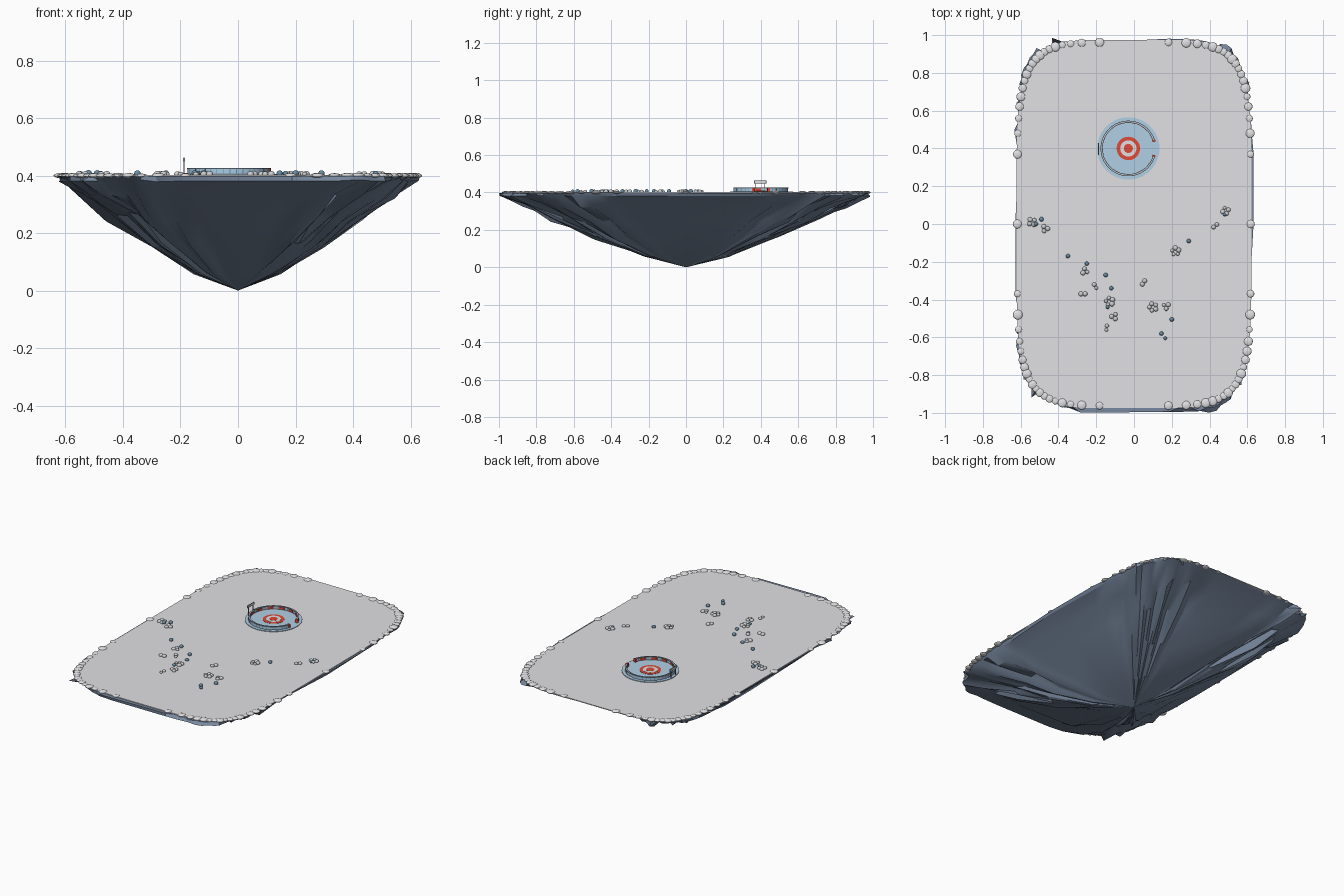
import bpy, bmesh, random
from math import sin, cos, pi, copysign
from mathutils import Matrix, Vector

random.seed(5)
cube = bpy.data.objects.get("Cube")
if cube:
    bpy.data.objects.remove(cube)


def material(name, *rgb):
    m = bpy.data.materials.new(name)
    m.use_nodes = True
    m.diffuse_color = (*rgb, 1)
    m.node_tree.nodes["Principled BSDF"].inputs["Base Color"].default_value = (*rgb, 1)
    return m


SNOW = material("snow", .75, .75, .77)
ROCK = material("slate rock", .19, .25, .35)
ICE = material("pale ice", .44, .63, .78)
GLASS = material("blue panel", .4, .64, .85)
RED = material("target red", .75, .07, .04)
FRAME = material("steel frame", .2, .25, .31)
PEBBLE = material("blue pebble", .14, .27, .38)
BOULDER = material("grey boulder", .6, .62, .64)

TOP = .402
SEGMENTS = 78
RINK = Vector((-.03, .4, 0))
GAP = .29


def finish(name, bm, mat, smooth=None):
    bmesh.ops.recalc_face_normals(bm, faces=bm.faces)
    mesh = bpy.data.meshes.new(name)
    bm.to_mesh(mesh)
    bm.free()
    mesh.materials.append(mat)
    ob = bpy.data.objects.new(name, mesh)
    bpy.context.collection.objects.link(ob)
    if smooth:
        bpy.ops.object.select_all(action='DESELECT')
        ob.select_set(True)
        bpy.context.view_layer.objects.active = ob
        bpy.ops.object.shade_smooth_by_angle(angle=smooth)


def outline(i, a=.622, b=.975):
    """Point on the rounded-rectangle rim."""
    t = 2 * pi * i / SEGMENTS
    bend = lambda v: copysign(abs(v) ** .38, v) if abs(v) > .0001 else 0
    return Vector((a * bend(cos(t)), b * bend(sin(t)), 0))


def loft(bm, lower, upper):
    n = len(lower)
    for i in range(n):
        bm.faces.new((lower[i], lower[(i + 1) % n], upper[(i + 1) % n], upper[i]))


# Jagged rock underside, tapering to a point
bm = bmesh.new()
apex = bm.verts.new((0, 0, 0))
previous = None
for scale, height, inward, outward, rise in (
        (.24, .06, .1, .04, .004), (.5, .158, .12, .04, .012), (.72, .255, .12, .035, .018),
        (.88, .33, .09, .03, .015), (1.01, .382, .05, .03, .004), (1, .398, .02, .03, 0)):
    ring = []
    offset = lift = 0
    for i in range(SEGMENTS):
        # Offsets sometimes hold over a few columns to form stepped slabs
        if random.random() < .65:
            offset = random.uniform(-inward, outward)
            lift = random.uniform(-rise, rise)
        p = outline(i) * scale * (1 + offset)
        p.x = max(-.645, min(.645, p.x))
        p.y = max(-1, min(1, p.y))
        p.z = height + lift
        ring.append(bm.verts.new(p))
    if previous:
        loft(bm, previous, ring)
    else:
        for i in range(SEGMENTS):
            bm.faces.new((apex, ring[(i + 1) % SEGMENTS], ring[i]))
    previous = ring
bm.faces.new(previous)
finish("rock_underside", bm, ROCK, .5)

# Snow plateau
bm = bmesh.new()
lower, upper = ([bm.verts.new(outline(i) + Vector((0, 0, z))) for i in range(SEGMENTS)]
                for z in (.397, TOP))
loft(bm, lower, upper)
bm.faces.new(upper)
bm.faces.new(lower)
finish("snow_plateau", bm, SNOW)


def add_ball(bm, p, r, squash=1):
    m = Matrix.Translation(p) @ Matrix.Diagonal((1, 1, squash, 1))
    bmesh.ops.create_icosphere(bm, subdivisions=3, radius=r, matrix=m)


# Snow lumps along the rim
bm = bmesh.new()
for i in range(SEGMENTS):
    p = outline(i, .618, .962)
    p.z = .4
    add_ball(bm, p, random.uniform(.017, .026), .36)
finish("rim_snow_lumps", bm, SNOW, 1)

# Boulder clusters scattered on the snow
bm = bmesh.new()
for x, y, count in ((-.54, .01, 4), (-.47, -.025, 3), (-.26, -.25, 3), (-.27, -.37, 2),
                    (-.205, -.33, 2), (-.13, -.41, 5), (-.105, -.49, 3), (-.145, -.55, 2),
                    (.05, -.31, 2), (.1, -.44, 5), (.17, -.435, 3), (.22, -.145, 5),
                    (.43, -.01, 2), (.485, .07, 4)):
    turn = random.uniform(0, 2 * pi)
    spread = .006 + .0025 * count
    for k in range(count):
        t = turn + 2 * pi * k / count
        p = Vector((x + spread * cos(t), y + spread * sin(t), TOP + .003))
        add_ball(bm, p, random.uniform(.009, .014), .85)
finish("boulder_clusters", bm, BOULDER, 1)

# Single blue pebbles
bm = bmesh.new()
for x, y in ((-.35, -.17), (-.25, -.21), (-.15, -.27), (-.12, -.34), (.29, -.09), (.2, -.505),
             (.145, -.58), (.165, -.605), (-.49, .025), (-.52, 0), (-.14, -.44), (.48, .05)):
    add_ball(bm, Vector((x, y, TOP + .005)), random.uniform(.009, .012), 1)
finish("blue_pebbles", bm, PEBBLE, 1)


# Ice rink with a painted target
def disc(name, radius, top, mat):
    bm = bmesh.new()
    depth = top - .398
    m = Matrix.Translation(RINK + Vector((0, 0, top - depth / 2)))
    bmesh.ops.create_cone(bm, cap_ends=True, segments=48, radius1=radius, radius2=radius,
                          depth=depth, matrix=m)
    finish(name, bm, mat)


disc("ice_sheet", .165, .406, ICE)
disc("target_outer", .062, .4075, RED)
disc("target_middle", .043, .4085, SNOW)
disc("target_centre", .024, .4095, RED)


def polar(r, t, z):
    return RINK + Vector((r * cos(t), r * sin(t), z))


def add_arc(bm, r0, r1, z0, z1, t0, t1, steps):
    """Curved bar of rectangular section about the rink centre."""
    previous = None
    for i in range(steps + 1):
        t = t0 + (t1 - t0) * i / steps
        section = [bm.verts.new(polar(r, t, z))
                   for r, z in ((r0, z0), (r1, z0), (r1, z1), (r0, z1))]
        if previous:
            loft(bm, previous, section)
        else:
            bm.faces.new(section)
        previous = section
    bm.faces.new(previous)


def barrier(name, mat, *size):
    bm = bmesh.new()
    add_arc(bm, *size, GAP, 2 * pi - GAP, 72)
    finish(name, bm, mat)


# Barrier wall: panels, rails and posts, open on one side
barrier("barrier_panels", GLASS, .139, .146, .405, .423)
barrier("barrier_bottom_rail", FRAME, .137, .1465, .404, .407)
barrier("barrier_outer_top_rail", FRAME, .1435, .147, .422, .426)
barrier("barrier_inner_top_rail", FRAME, .136, .1395, .422, .426)
barrier("barrier_top_infill", BOULDER, .1395, .1435, .422, .425)

posts, pads = bmesh.new(), bmesh.new()
COUNT = 36
step = (2 * pi - 2 * GAP) / COUNT
for i in range(COUNT + 1):
    t = GAP + step * i
    add_arc(posts, .138, .1465, .404, .425, t - .008, t + .008, 1)
    if i % 3 == 0 and i < COUNT:
        add_arc(pads, .135, .139, .408, .421, t, t + step * 1.6, 4)
# Red end posts beside the opening
for t in (GAP, -GAP):
    add_arc(pads, .133, .149, .404, .427, t - .04, t + .04, 2)
finish("barrier_posts", posts, FRAME)
finish("red_barrier_pads", pads, RED)


# Scoreboard on two legs beside the rink
def box(name, centre, size, mat):
    bm = bmesh.new()
    m = Matrix.Translation(centre) @ Matrix.Diagonal((*size, 1))
    bmesh.ops.create_cube(bm, size=1, matrix=m)
    finish(name, bm, mat)


for side, name in ((-1, "front"), (1, "back")):
    box(name + "_scoreboard_leg", (-.188, .397 + side * .024, .427), (.004, .005, .056), FRAME)
box("scoreboard_frame", (-.188, .397, .455), (.004, .066, .016), FRAME)
box("scoreboard_face", (-.188, .397, .455), (.006, .058, .011), SNOW)
